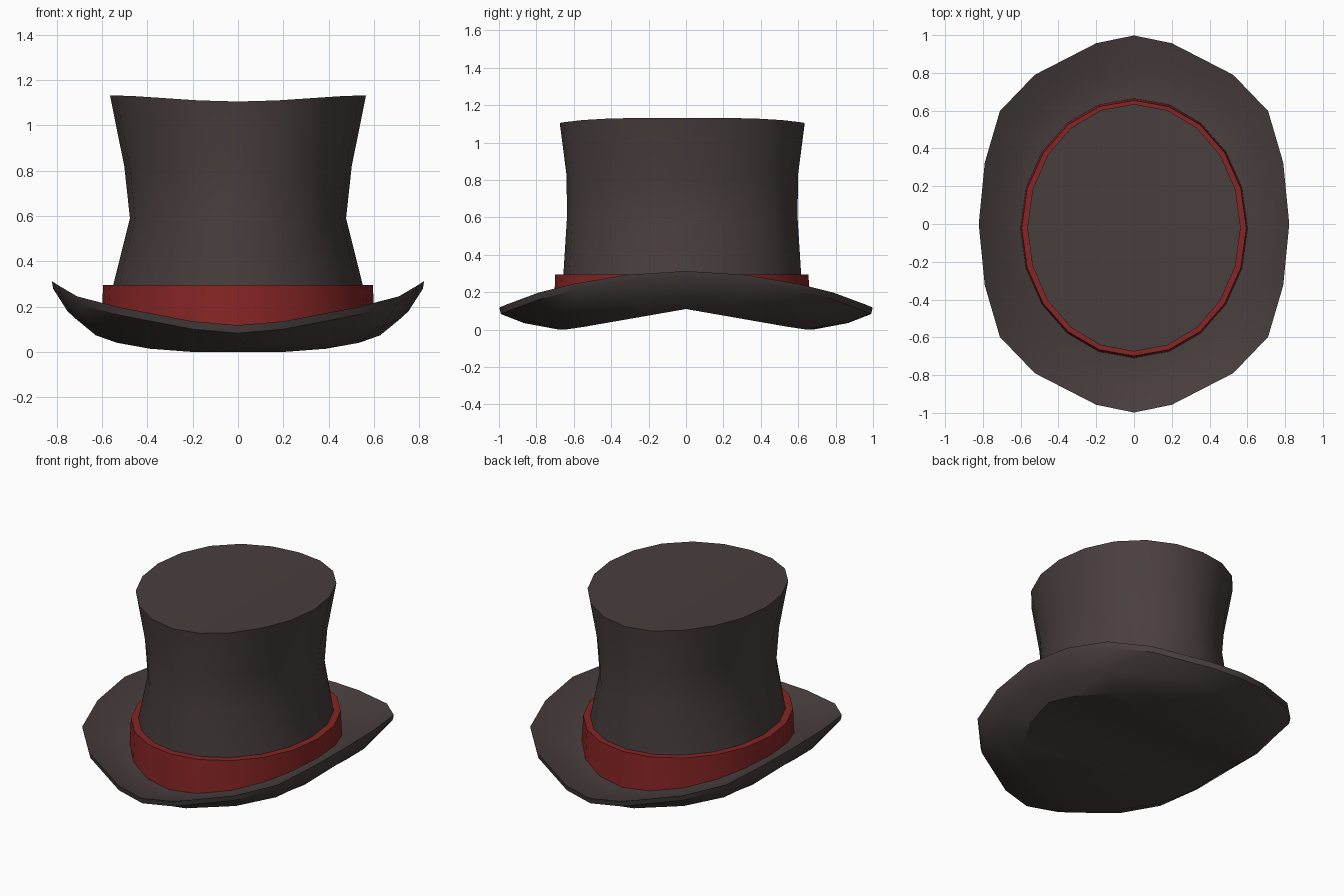
import bpy, math

if "Cube" in bpy.data.objects:
    bpy.data.objects.remove(bpy.data.objects["Cube"])

N = 20  # sides of every ring


def material(name, rgb):
    m = bpy.data.materials.new(name)
    m.diffuse_color = (*rgb, 1)
    m.use_nodes = True
    m.node_tree.nodes["Principled BSDF"].inputs["Base Color"].default_value = m.diffuse_color
    return m


felt = material("dark felt", (0.066, 0.049, 0.048))
ribbon = material("red ribbon", (0.24, 0.018, 0.018))


def cs(i):
    a = 2 * math.pi * i / N
    return math.cos(a), math.sin(a)


def ellipse(rx, ry, cy, zf):
    """Ring whose height zf depends on the sine of the angle."""
    return [(rx * c, cy + ry * s, zf(s)) for c, s in map(cs, range(N))]


def blend(a, b, t, u):
    """Ring between a and b: t in plan, u in height."""
    return [(p[0] + (q[0] - p[0]) * t, p[1] + (q[1] - p[1]) * t,
             p[2] + (q[2] - p[2]) * u) for p, q in zip(a, b)]


def cap_across_x(o):   # strips joining points of equal y
    h, q = N // 2, N // 4
    ids = lambda k: (o + k % N, o + (h - k) % N)
    return [[*ids(k), *reversed(ids(k + 1))] for k in range(-q, q)]


def cap_along_y(o):    # strips joining points of equal x
    ids = lambda k: (o + k, o + (N - k) % N)
    return [[*ids(k), *reversed(ids(k + 1))] for k in range(N // 2)]


def loft(name, rings, mat, caps=(), closed=False):
    verts = [v for r in rings for v in r]
    m = len(rings)
    faces = []
    for r in range(m if closed else m - 1):
        a, b = r * N, (r + 1) % m * N
        for i in range(N):
            j = (i + 1) % N
            faces.append((a + i, a + j, b + j, b + i))
    for fn, r in caps:
        faces += fn(r * N)
    faces = [list(dict.fromkeys(f)) for f in faces]
    me = bpy.data.meshes.new(name)
    me.from_pydata(verts, [], faces)
    me.materials.append(mat)
    ob = bpy.data.objects.new(name, me)
    bpy.context.collection.objects.link(ob)
    bpy.ops.object.select_all(action='DESELECT')
    ob.select_set(True)
    bpy.context.view_layer.objects.active = ob
    bpy.ops.object.mode_set(mode='EDIT')
    bpy.ops.mesh.select_all(action='SELECT')
    bpy.ops.mesh.normals_make_consistent(inside=False)
    bpy.ops.object.mode_set(mode='OBJECT')
    bpy.ops.object.shade_smooth_by_angle(angle=math.radians(35))
    return ob


# Brim: quarter outline from side to front, mirrored round
quarter = [(0.822, 0, 0.313), (0.79, 0.325, 0.292), (0.71, 0.598, 0.245),
           (0.525, 0.79, 0.197), (0.2, 0.957, 0.135), (0, 0.998, 0.118)]
edge = []
for i in range(N):
    c, s = cs(i)
    k = i % 10
    x, y, z = quarter[k if k <= 5 else 10 - k]
    edge.append((math.copysign(x, c), math.copysign(y, s) if y else 0, z))
under = ellipse(0.66, 0.68, 0, lambda s: max(0, 0.11 * (1 - abs(s) * 0.68 / 0.63)))
lip = [(x * 0.992, y * 0.992, z - 0.035) for x, y, z in edge]
inner = ellipse(0.56, 0.65, -0.023, lambda s: 0.06 + 0.1 * (1 - s * s))
loft("brim", [under, blend(under, lip, 0.6, 0.42), lip, edge,
              blend(inner, edge, 0.6, 0.42), inner],
     felt, [(cap_across_x, 0), (cap_across_x, 5)])

# Crown: waisted tube with a saddle-shaped top
profile = [(0.56, 0.64, 0.13), (0.552, 0.636, 0.29), (0.477, 0.617, 0.59),
           (0.502, 0.618, 0.82)]
rings = [ellipse(rx, ry, -0.02, lambda s, z=z: z) for rx, ry, z in profile]
rings.append(ellipse(0.565, 0.655, -0.02, lambda s: 1.132 - 0.027 * s ** 4))
loft("crown", rings, felt, [(cap_along_y, 0), (cap_along_y, 4)])

# Hat band: thick ribbon ring around the crown base
low = lambda s: 0.04 + 0.1 * (1 - s * s)
top = lambda s: 0.295
loft("hat_band", [ellipse(0.603, 0.688, -0.022, low), ellipse(0.595, 0.677, -0.022, top),
                  ellipse(0.545, 0.628, -0.022, top), ellipse(0.545, 0.628, -0.022, low)],
     ribbon, closed=True)
